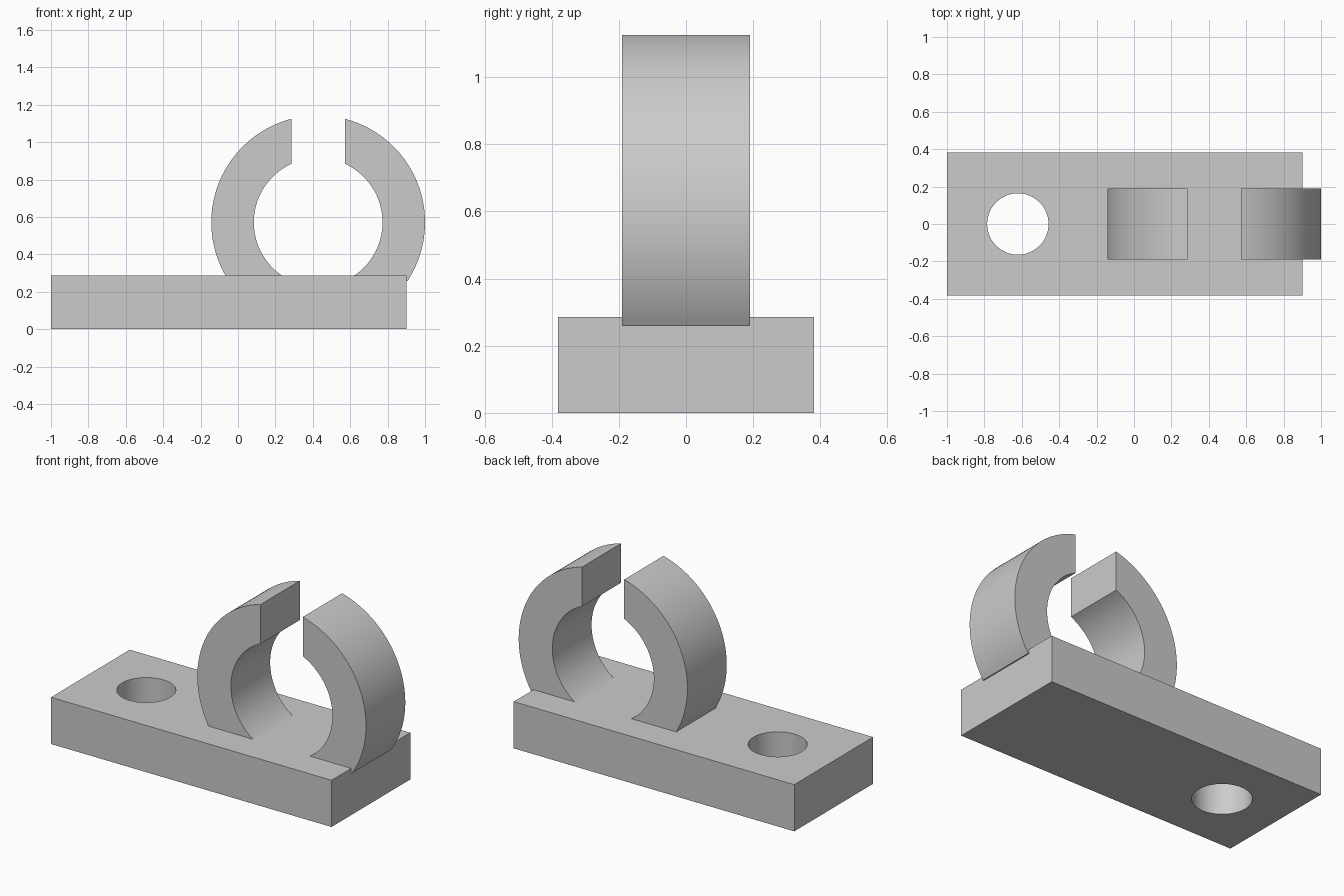
import bpy, bmesh
from math import asin, acos, cos, sin

cube = bpy.data.objects.get("Cube")
if cube:
    bpy.data.objects.remove(cube, do_unlink=True)

grey = bpy.data.materials.new("light grey")
grey.use_nodes = True
colour = (0.6, 0.6, 0.6, 1)
grey.diffuse_color = colour
grey.node_tree.nodes["Principled BSDF"].inputs["Base Color"].default_value = colour

BASE_X, BASE_Y, BASE_TOP = (-1.0, 0.9), 0.381, 0.286
HOLE_X, HOLE_R = -0.621, 0.164
RING_X, RING_Z, OUTER, INNER = 0.4286, 0.5714, 0.5714, 0.344
RING_Y, HALF_GAP, RING_FOOT = 0.19, 0.143, 0.259


def make_object(name, bm):
    bmesh.ops.recalc_face_normals(bm, faces=bm.faces)
    mesh = bpy.data.meshes.new(name)
    bm.to_mesh(mesh)
    bm.free()
    mesh.materials.append(grey)
    obj = bpy.data.objects.new(name, mesh)
    bpy.context.collection.objects.link(obj)
    return obj


def select_only(obj):
    bpy.ops.object.select_all(action="DESELECT")
    obj.select_set(True)
    bpy.context.view_layer.objects.active = obj


def smooth(obj):
    select_only(obj)
    bpy.ops.object.shade_smooth_by_angle(angle=0.5)


def arc(radius, side, steps=48):
    """Points from the foot of the ring up to the edge of the gap."""
    start = asin((RING_FOOT - RING_Z) / radius)
    end = acos(HALF_GAP / radius)
    angles = [start + (end - start) * i / steps for i in range(steps + 1)]
    return [(RING_X + side * radius * cos(a), RING_Z + radius * sin(a)) for a in angles]


# Base plate
bm = bmesh.new()
bmesh.ops.create_cube(bm, size=1)
bmesh.ops.scale(bm, vec=(BASE_X[1] - BASE_X[0], 2 * BASE_Y, BASE_TOP), verts=bm.verts)
bmesh.ops.translate(bm, vec=(sum(BASE_X) / 2, 0, BASE_TOP / 2), verts=bm.verts)
base = make_object("base_plate", bm)

# Screw hole
bm = bmesh.new()
bmesh.ops.create_cone(bm, cap_ends=True, segments=96, radius1=HOLE_R, radius2=HOLE_R, depth=1)
bmesh.ops.translate(bm, vec=(HOLE_X, 0, BASE_TOP / 2), verts=bm.verts)
cutter = make_object("hole_cutter", bm)
cutter.hide_render = True
cut = base.modifiers.new("screw_hole", "BOOLEAN")
cut.operation = "DIFFERENCE"
cut.solver = "EXACT"
cut.object = cutter
select_only(base)
bpy.ops.object.modifier_apply(modifier=cut.name)
bpy.data.objects.remove(cutter, do_unlink=True)
smooth(base)

# Clip arms, one on each side of the gap
for name, side in (("left_clip_arm", 1), ("right_clip_arm", -1)):
    bm = bmesh.new()
    rows = [[bm.verts.new((x, -RING_Y, z)) for x, z in arc(r, side)] for r in (INNER, OUTER)]
    for i in range(len(rows[0]) - 1):
        bm.faces.new((rows[0][i], rows[0][i + 1], rows[1][i + 1], rows[1][i]))
    extruded = bmesh.ops.extrude_face_region(bm, geom=bm.faces[:], use_keep_orig=True)
    moved = [v for v in extruded["geom"] if isinstance(v, bmesh.types.BMVert)]
    bmesh.ops.translate(bm, vec=(0, 2 * RING_Y, 0), verts=moved)
    smooth(make_object(name, bm))
